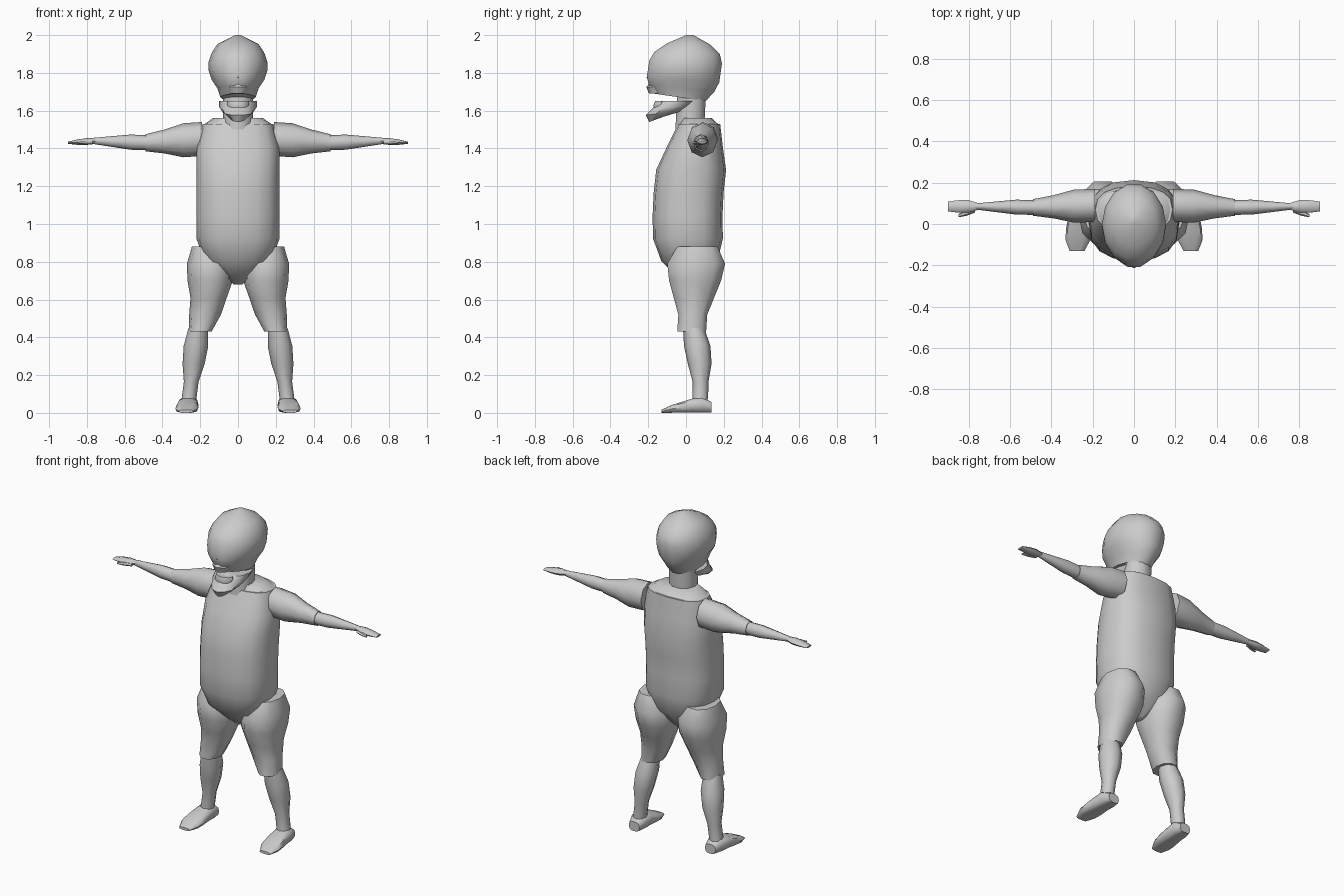
import bpy, bmesh, math
from mathutils import Vector

cube = bpy.data.objects.get("Cube")
if cube:
    bpy.data.objects.remove(cube, do_unlink=True)

grey = bpy.data.materials.new("plain grey")
grey.use_nodes = True
colour = (.6, .6, .6, 1)
grey.diffuse_color = colour
grey.node_tree.nodes["Principled BSDF"].inputs["Base Color"].default_value = colour

# Cross-section directions for a part running along each axis: first spans, second spans
SPANS = {
    "x": (Vector.Fill(3, 0) + Vector((0, 1, 0)), Vector((0, 0, 1)), Vector((1, 0, 0))),
    "y": (Vector((1, 0, 0)), Vector((0, 0, 1)), Vector((0, 1, 0))),
    "z": (Vector((1, 0, 0)), Vector((0, 1, 0)), Vector((0, 0, 1))),
}


def power(value, exponent):
    return math.copysign(abs(value) ** exponent, value)


def add_object(name, bm):
    bmesh.ops.recalc_face_normals(bm, faces=bm.faces)
    mesh = bpy.data.meshes.new(name)
    bm.to_mesh(mesh)
    mesh.materials.append(grey)
    obj = bpy.data.objects.new(name, mesh)
    bpy.context.collection.objects.link(obj)
    bpy.ops.object.select_all(action="DESELECT")
    obj.select_set(True)
    bpy.context.view_layer.objects.active = obj
    bpy.ops.object.shade_smooth_by_angle(angle=math.radians(50))


def limb(name, start, end, width, depth, profile, depths=None, axis="z", bow=(0, 0, 0),
         sides=10, square=1, tilt=0, grounded=False, paired=False):
    """Skin evenly spaced rings from start to end, scaled by the profile factors."""
    across, along, forward = SPANS[axis]
    start, end, bow = Vector(start), Vector(end), Vector(bow)
    bm = bmesh.new()
    loops = []
    for step, (wide, deep) in enumerate(zip(profile, depths or profile)):
        t = step / (len(profile) - 1)
        centre = start.lerp(end, t) + bow * math.sin(math.pi * t)
        if grounded:
            centre.z = depth * deep
        loop = []
        for side in range(sides):
            angle = math.tau * side / sides
            c = power(math.cos(angle), square)
            s = power(math.sin(angle), square)
            offset = across * c * width * wide + along * s * depth * deep
            offset += forward * s * tilt * (1 - t)
            loop.append(bm.verts.new(centre + offset))
        loops.append(loop)
    for lower, upper in zip(loops, loops[1:]):
        for side in range(sides):
            after = (side + 1) % sides
            bm.faces.new((lower[side], lower[after], upper[after], upper[side]))
    bm.faces.new(loops[0])
    bm.faces.new(loops[-1])
    if paired:
        add_object("left_" + name, bm)
        for vert in bm.verts:
            vert.co.x *= -1
        add_object("right_" + name, bm)
    else:
        add_object(name, bm)
    bm.free()


# Torso with sloping shoulder top and neck
limb("torso", start=(0, .03, .68), end=(0, .07, 1.53), width=.22, depth=.185,
     profile=(.1, .8, 1, 1, 1, 1, 1, .85), depths=(.2, .8, 1, 1, 1, 1, .8, .6),
     bow=(0, -.04, 0), sides=16, square=.8)
limb("shoulder_top", start=(0, .07, 1.52), end=(0, .06, 1.56), width=.19, depth=.11,
     profile=(1, .7), sides=16, square=.8)
limb("neck", start=(0, .02, 1.5), end=(0, .03, 1.7), width=.08, depth=.08, profile=(1, 1))

# Head: skull, brow, nose, and a jaw that leaves the mouth open
limb("skull", start=(0, -.03, 1.67), end=(0, .02, 2), width=.155, depth=.197,
     profile=(.6, .7, .9, 1, 1, .9, .7, .1), depths=(.7, .9, 1, 1, 1, .9, .6, .1),
     sides=14, tilt=-.02)
limb("brow", start=(0, -.14, 1.75), end=(0, -.14, 1.8), width=.06, depth=.07,
     profile=(.7, 1, .7), sides=8)
limb("nose", start=(0, -.14, 1.69), end=(0, -.14, 1.76), width=.06, depth=.07,
     profile=(.8, 1, .6), sides=8)
limb("jaw", start=(0, -.14, 1.56), end=(0, -.03, 1.65), width=.1, depth=.11,
     profile=(.4, .8, 1, 1), depths=(.5, 1, 1, 1), sides=12, tilt=.02)
limb("lower_lip", start=(0, -.14, 1.6), end=(0, -.13, 1.65), width=.06, depth=.04,
     profile=(.7, 1, .9))

# Arms held straight out, with flat hands and thumbs
limb("upper_arm", start=(.19, .09, 1.45), end=(.49, .08, 1.43), width=.08, depth=.09,
     profile=(1, 1, .7, .5), axis="x", sides=8, paired=True)
limb("forearm", start=(.47, .08, 1.43), end=(.77, .085, 1.44), width=.036, depth=.04,
     profile=(1, 1, .7, .4), axis="x", sides=8, paired=True)
limb("hand", start=(.75, .085, 1.44), end=(.9, .085, 1.43), width=.03, depth=.018,
     profile=(.5, 1, 1, .8), depths=(.8, 1, .8, .3), axis="x", sides=8, paired=True)
limb("thumb", start=(.77, .07, 1.43), end=(.85, .04, 1.43), width=.015, depth=.01,
     profile=(1, 1, .5), axis="x", sides=6, paired=True)

# Legs: thighs with buttocks, then shins with calves
limb("thigh", start=(.16, .06, .88), end=(.2, .03, .43), width=.12, depth=.16,
     profile=(.7, 1, 1, .8, .7, .5), depths=(.7, 1, .9, .7, .5, .5),
     bow=(-.03, 0, 0), square=.9, paired=True)
limb("shin", start=(.21, .04, .45), end=(.26, .075, .07), width=.065, depth=.07,
     profile=(.8, 1, .9, .6, .6), bow=(0, .015, 0), sides=8, paired=True)

# Feet from heel to toe, flat on the ground
limb("foot", start=(.26, .135, 0), end=(.275, -.13, 0), width=.06, depth=.042,
     profile=(.6, .9, .9, 1, 1, .6), depths=(.7, 1, .9, .7, .5, .2),
     axis="y", square=.7, grounded=True, paired=True)
